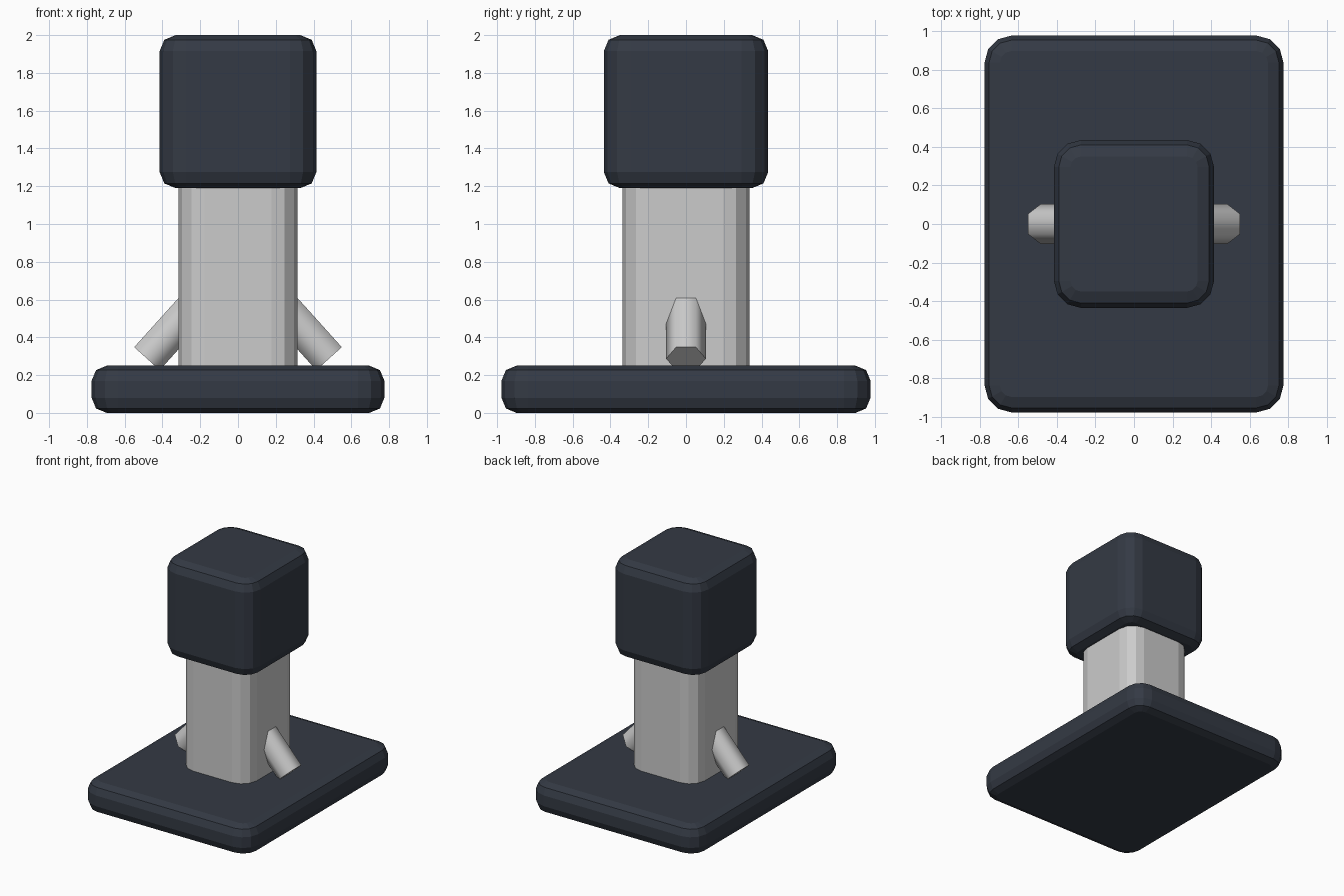
import bpy, bmesh
from math import sin, cos, pi, radians
from mathutils import Matrix, Vector

if "Cube" in bpy.data.objects:
    bpy.data.objects.remove(bpy.data.objects["Cube"])

dark = bpy.data.materials.new("dark")
dark.diffuse_color = (0.034, 0.042, 0.058, 1)
dark.use_nodes = True
dark.node_tree.nodes["Principled BSDF"].inputs["Base Color"].default_value = dark.diffuse_color


def finish(bm, name, mat=None):
    bmesh.ops.recalc_face_normals(bm, faces=bm.faces)
    mesh = bpy.data.meshes.new(name)
    bm.to_mesh(mesh)
    bm.free()
    obj = bpy.data.objects.new(name, mesh)
    bpy.context.collection.objects.link(obj)
    if mat:
        mesh.materials.append(mat)
    return obj


def rounded_block(name, hx, hy, z0, z1, radius, edge=0, mat=None):
    """Rounded rectangle prism: 3-step corners, optional 2-step top/bottom rounding."""
    k = 1 - cos(pi / 4)
    steps = [(edge, 0), (edge * k, edge * k), (0, edge)] if edge else [(0, 0)]
    levels = [(i, z0 + d) for i, d in steps] + [(i, z1 - d) for i, d in reversed(steps)]
    bm = bmesh.new()
    rings = []
    for inset, z in levels:
        ring = []
        for q, (sx, sy) in enumerate([(1, 1), (-1, 1), (-1, -1), (1, -1)]):
            for s in range(4):
                a = q * pi / 2 + s * pi / 6
                r = radius - inset
                ring.append(bm.verts.new((sx * (hx - radius) + r * cos(a),
                                          sy * (hy - radius) + r * sin(a), z)))
        rings.append(ring)
    for a, b in zip(rings, rings[1:]):
        for i in range(len(a)):
            j = (i + 1) % len(a)
            bm.faces.new((a[i], a[j], b[j], b[i]))
    bm.faces.new(rings[0][::-1])
    bm.faces.new(rings[-1])
    return finish(bm, name, mat)


# Base, column and head
rounded_block("base", 0.775, 0.977, 0, 0.25, 0.14, 0.08, dark)
rounded_block("column", 0.315, 0.335, 0.2, 1.24, 0.138)
rounded_block("head", 0.415, 0.435, 1.19, 2.0, 0.14, 0.085, dark)

# Slanted six-sided pegs on both sides
tilt, length = radians(48), 0.5
for side, name in ((1, "right_peg"), (-1, "left_peg")):
    axis = Vector((side * cos(tilt), 0, -sin(tilt)))
    across = Vector((0, 1, 0))
    up = axis.cross(across)
    end = Vector((side * 0.482, 0, 0.287))
    bm = bmesh.new()
    rings = [[bm.verts.new(end - axis * d
                           + 0.105 * (cos(i * pi / 3) * across + sin(i * pi / 3) * up))
              for i in range(6)] for d in (0, length)]
    for i in range(6):
        j = (i + 1) % 6
        f = bm.faces.new((rings[0][i], rings[0][j], rings[1][j], rings[1][i]))
        f.smooth = True
    for ring in rings:
        cap = bm.faces.new(ring)
        for e in cap.edges:
            e.smooth = False
    finish(bm, name)
